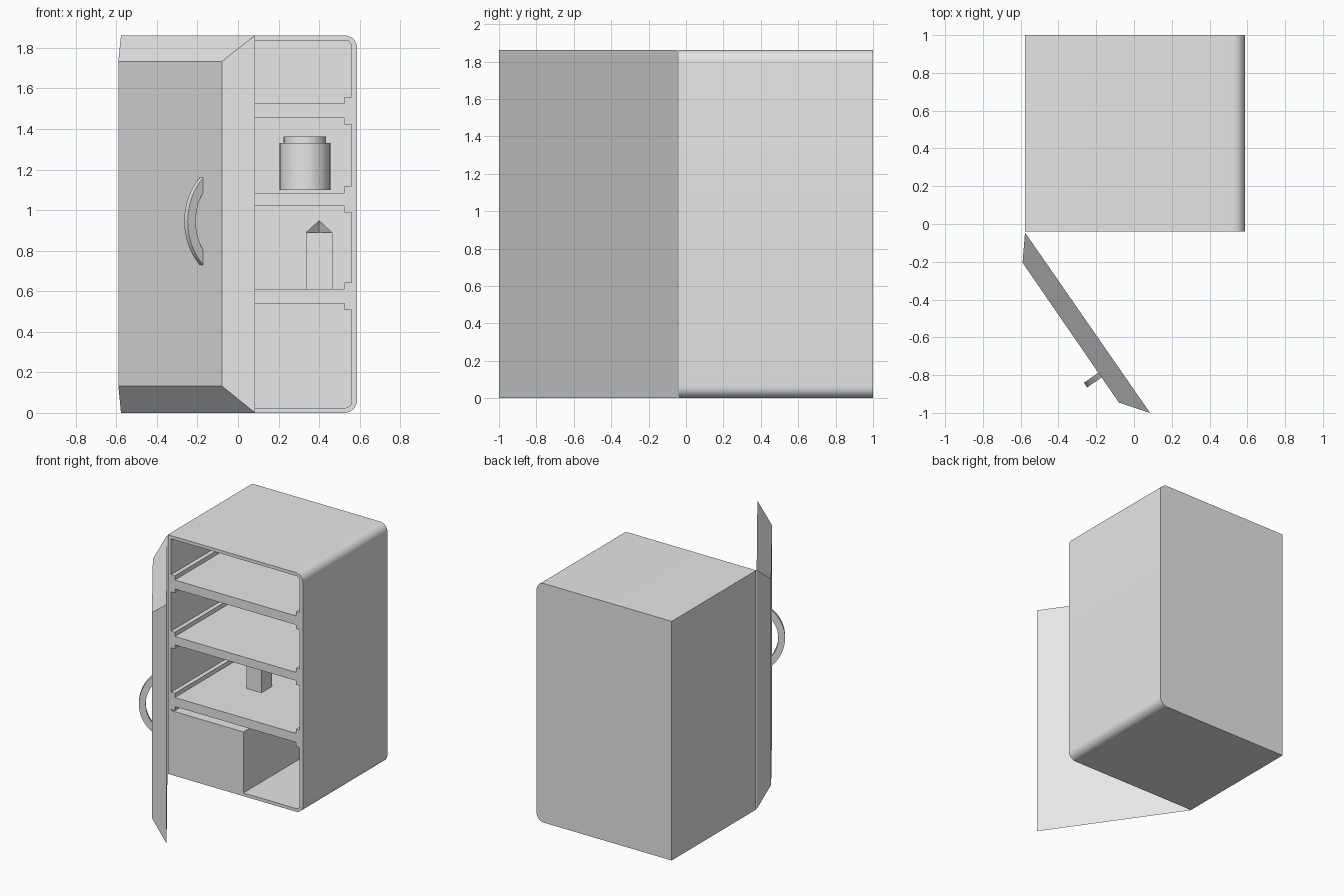
import bpy, bmesh, math
from mathutils import Vector

if "Cube" in bpy.data.objects:
    bpy.data.objects.remove(bpy.data.objects["Cube"])

grey = bpy.data.materials.new("light_grey")
grey.diffuse_color = (0.8, 0.8, 0.8, 1)
grey.use_nodes = True
grey.node_tree.nodes["Principled BSDF"].inputs["Base Color"].default_value = grey.diffuse_color


def finish(name, bm, smooth=False):
    bmesh.ops.recalc_face_normals(bm, faces=bm.faces)
    me = bpy.data.meshes.new(name)
    bm.to_mesh(me)
    bm.free()
    me.materials.append(grey)
    ob = bpy.data.objects.new(name, me)
    bpy.context.collection.objects.link(ob)
    if smooth:
        bpy.ops.object.select_all(action='DESELECT')
        ob.select_set(True)
        bpy.context.view_layer.objects.active = ob
        bpy.ops.object.shade_smooth_by_angle(angle=math.radians(35))
    return ob


def box(name, lo, hi):
    bm = bmesh.new()
    bmesh.ops.create_cube(bm, size=1)
    for v in bm.verts:
        v.co = [lo[i] + (v.co[i] + 0.5) * (hi[i] - lo[i]) for i in range(3)]
    return finish(name, bm)


def rings(name, loops, closed=True, smooth=True):
    """Bridge equal-length point loops in order."""
    bm = bmesh.new()
    vs = [[bm.verts.new(p) for p in loop] for loop in loops]
    for a, b in zip(vs, vs[1:]):
        for i in range(len(a)):
            j = (i + 1) % len(a)
            bm.faces.new((a[i], a[j], b[j], b[i]))
    if closed:
        bm.faces.new(vs[0])
        bm.faces.new(vs[-1])
    return finish(name, bm, smooth)


def profile(x0, x1, z0, z1, r, y, n=8):
    """Rectangle in XZ with rounded right-hand corners."""
    pts = [(x0, y, z0)]
    for cz, start in ((z0 + r, -90), (z1 - r, 0)):
        for i in range(n + 1):
            a = math.radians(start + 90 * i / n)
            pts.append((x1 - r + r * math.cos(a), y, cz + r * math.sin(a)))
    return pts + [(x0, y, z1)]


# Cabinet shell: outside, front rim, inside, back
L, R, H, F, B = -0.577, 0.587, 1.862, -0.04, 1.0
outer = (L, R, 0, H, 0.062)
inner = (L + 0.028, R - 0.028, 0.025, H - 0.025, 0.03)
rings("cabinet", [profile(*outer, B), profile(*outer, F),
                  profile(*inner, F), profile(*inner, B - 0.03)])

# Shelves with rails above and below on both side walls
IL, IR, IB = inner[0], inner[1], B - 0.03
for k, (z0, z1) in enumerate(((0.54, 0.61), (1.02, 1.085), (1.455, 1.525))):
    box(f"shelf_{k}", (IL, F, z0), (IR, IB, z1))
    for side, x0, x1 in (("left", IL, IL + 0.033), ("right", IR - 0.033, IR)):
        box(f"upper_rail_{side}_{k}", (x0, F, z1), (x1, IB, z1 + 0.033))
        box(f"lower_rail_{side}_{k}", (x0, F, z0 - 0.032), (x1, IB, z0))

# Storage bin in the lowest compartment
box("storage_bin", (IL, F, 0.025), (0.075, IB, 0.5))

# Open door: bevelled slab, inner face larger than outer face
hinge, edge = (-0.577, -0.045), (0.085, -1.0)
out_l, out_r = (-0.59, -0.205), (-0.08, -0.945)


def panel(a, b, z0, z1):
    return [(*a, z0), (*b, z0), (*b, z1), (*a, z1)]


rings("door", [panel(hinge, edge, 0, H), panel(out_l, out_r, 0.133, 1.733)], smooth=False)

# Door handle: curved bar standing out from the door
along = (Vector((*out_r, 0)) - Vector((*out_l, 0))).normalized()
normal = Vector((along.y, -along.x, 0))
base = Vector((-0.18, -0.80, 0.945))
r_out, r_in, centre = 0.295, 0.247, -0.202
loops = []
for i in range(17):
    t = -1 + i / 8
    loop = []
    for r, s in ((r_out, -1), (r_out, 1), (r_in, 1), (r_in, -1)):
        a = t * math.acos(-centre / r)
        loop.append(base + normal * (centre + r * math.cos(a))
                    + Vector((0, 0, r * math.sin(a))) + along * (0.015 * s))
    loops.append(loop)
rings("door_handle", loops)

# Jar with a narrower lid
def circle(r, z, n=32):
    return [(0.33 + r * math.cos(math.tau * i / n),
             0.68 + r * math.sin(math.tau * i / n), z) for i in range(n)]


rings("jar", [circle(0.125, 1.10), circle(0.125, 1.33),
              circle(0.105, 1.33), circle(0.105, 1.362)])


# Drink cartons with folded gable tops
def carton(name, x, y, w=0.065):
    bm = bmesh.new()
    z0, z1, peak = 0.61, 0.89, 0.95
    corners = ((-w, -w), (w, -w), (w, w), (-w, w))
    low = [bm.verts.new((x + a, y + b, z0)) for a, b in corners]
    top = [bm.verts.new((x + a, y + b, z1)) for a, b in corners]
    ridge = [bm.verts.new((x, y + s * w, peak)) for s in (-1, 1)]
    fold = [bm.verts.new((x, y + s * w * 0.4, 0.885)) for s in (-1, 1)]
    bm.faces.new(low)
    for i in range(4):
        j = (i + 1) % 4
        bm.faces.new((low[i], low[j], top[j], top[i]))
    bm.faces.new((top[0], ridge[0], ridge[1], top[3]))
    bm.faces.new((top[1], top[2], ridge[1], ridge[0]))
    for k, (a, b) in enumerate(((0, 1), (2, 3))):
        bm.faces.new((top[a], top[b], fold[k]))
        bm.faces.new((top[b], ridge[k], fold[k]))
        bm.faces.new((ridge[k], top[a], fold[k]))
    return finish(name, bm)


carton("carton_right", 0.40, 0.44)
carton("carton_left", -0.125, 0.44)
